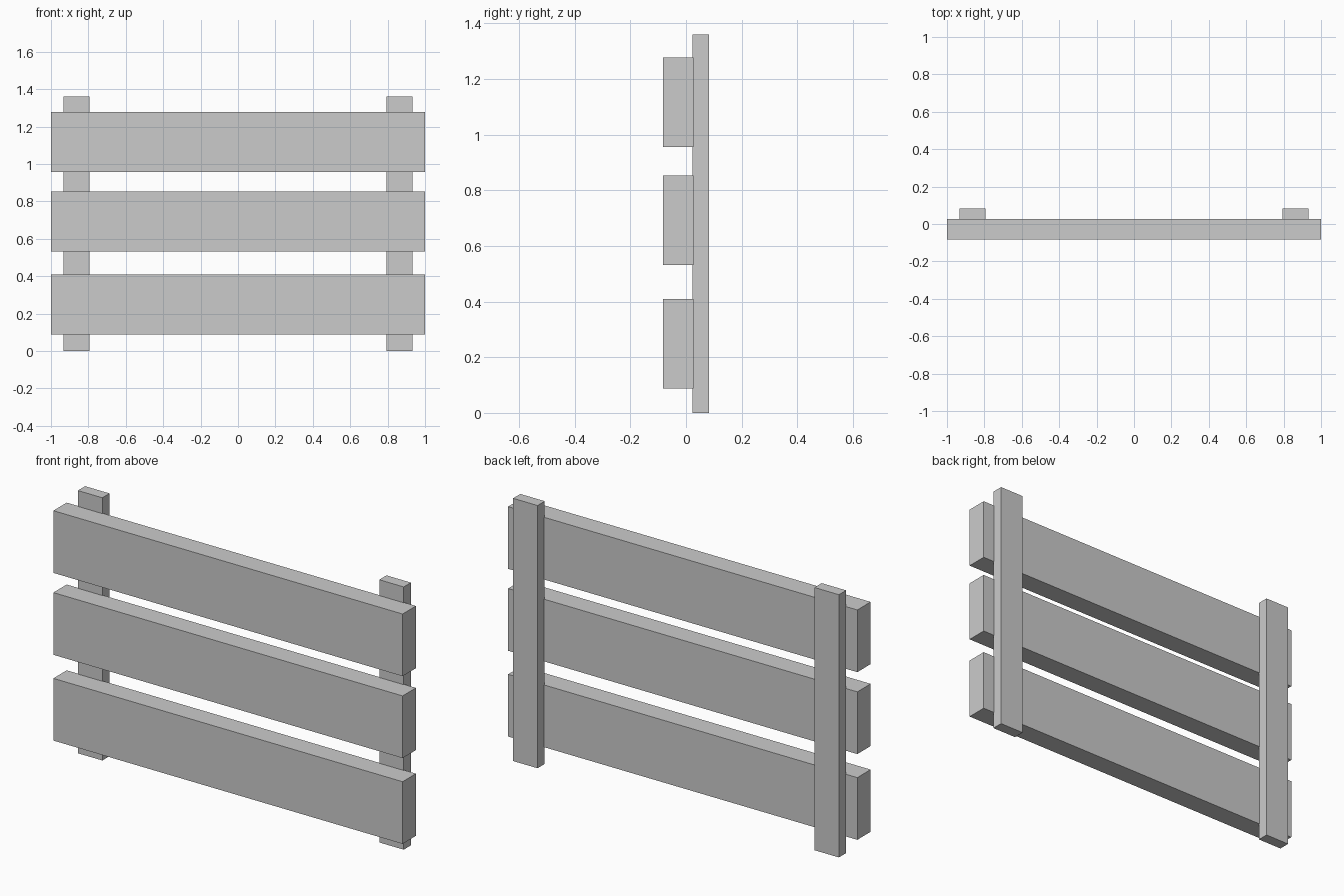
import bpy

if "Cube" in bpy.data.objects:
    bpy.data.objects.remove(bpy.data.objects["Cube"])


def box(name, x, y, z):
    """Box spanning the given (min, max) ranges."""
    bpy.ops.mesh.primitive_cube_add(
        size=1, location=[(a + b) / 2 for a, b in (x, y, z)])
    ob = bpy.context.object
    ob.name = name
    ob.scale = [b - a for a, b in (x, y, z)]
    bpy.ops.object.transform_apply(location=False, rotation=False, scale=True)
    return ob


# Three wide horizontal planks
for level, z in (("lower", 0.088), ("middle", 0.532), ("upper", 0.956)):
    box(level + "_plank", (-1, 1), (-0.082, 0.027), (z, z + 0.322))

# Two upright posts behind, slightly sunk into the planks
for side, s in (("left", -1), ("right", 1)):
    cx = s * 0.863
    box(side + "_post", (cx - 0.07, cx + 0.07), (0.023, 0.082), (0, 1.36))
